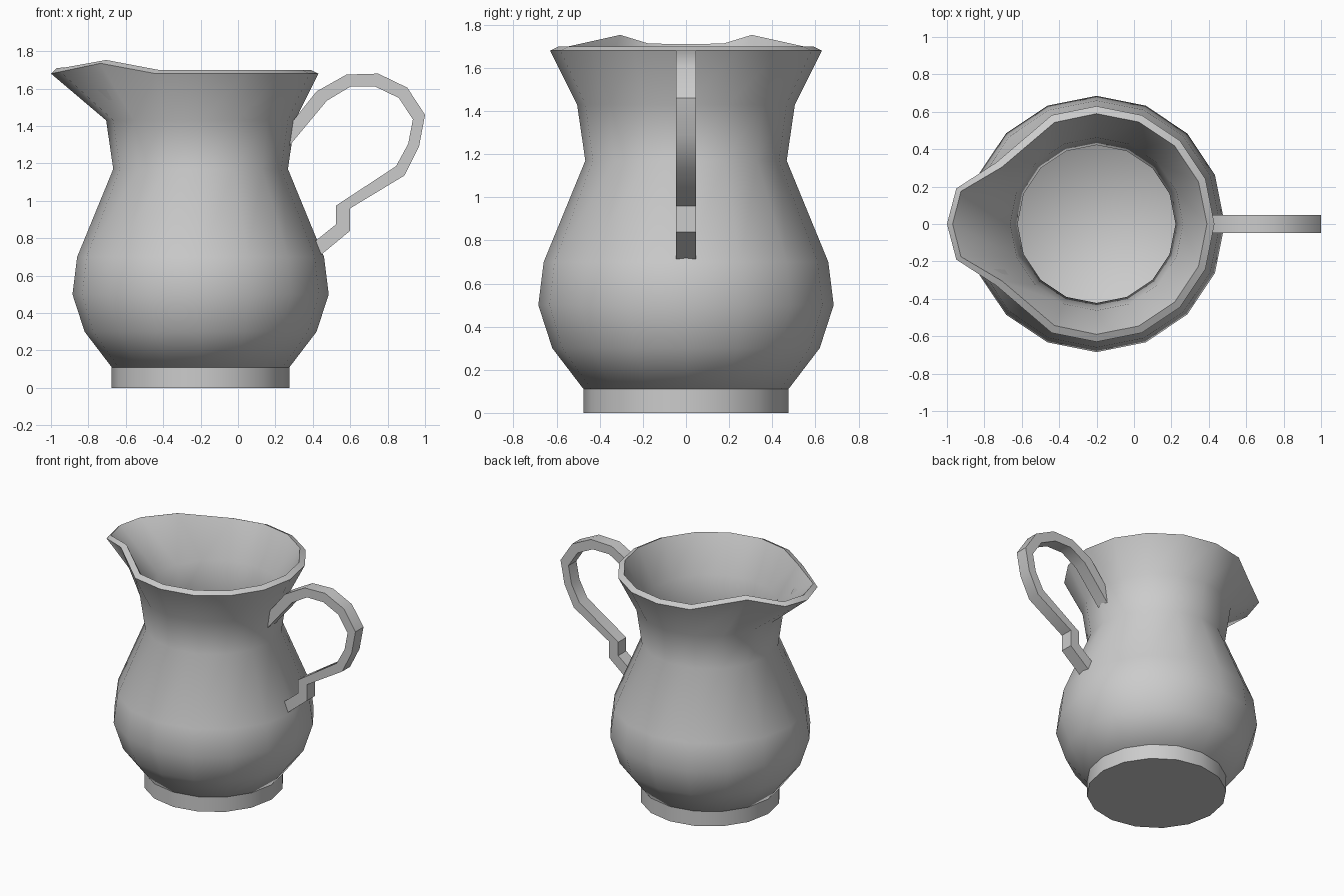
import bpy, bmesh
from math import sin, cos, pi, radians

if "Cube" in bpy.data.objects:
    bpy.data.objects.remove(bpy.data.objects["Cube"])

SIDES = 16
CX = -0.2  # axis of the round body


def finish(bm, name, angle):
    bmesh.ops.recalc_face_normals(bm, faces=bm.faces)
    mesh = bpy.data.meshes.new(name)
    bm.to_mesh(mesh)
    bm.free()
    ob = bpy.data.objects.new(name, mesh)
    bpy.context.collection.objects.link(ob)
    bpy.ops.object.select_all(action='DESELECT')
    ob.select_set(True)
    bpy.context.view_layer.objects.active = ob
    bpy.ops.object.shade_smooth_by_angle(angle=radians(angle))
    return ob


def ring(bm, r, z):
    return [bm.verts.new((CX + r * cos(2 * pi * i / SIDES), r * sin(2 * pi * i / SIDES), z))
            for i in range(SIDES)]


def bridge(bm, a, b):
    n = len(a)
    for i in range(n):
        j = (i + 1) % n
        bm.faces.new((a[i], a[j], b[j], b[i]))


def shape_spout(rim, points):
    # points run from the lip tip backwards, mirrored in y
    for k, (x, y, z) in enumerate(points):
        rim[8 - k].co = (x, y, z)
        rim[8 + k].co = (x, -y, z)


# Foot
bm = bmesh.new()
low, high = ring(bm, 0.475, 0), ring(bm, 0.475, 0.11)
bridge(bm, low, high)
bm.faces.new(low)
bm.faces.new(high)
finish(bm, "foot", 40)

# Body: outer wall up to the rim, then the inner wall down to the floor
outer = [(0.475, 0.11), (0.62, 0.3), (0.685, 0.5), (0.66, 0.7),
         (0.467, 1.17), (0.505, 1.43), (0.63, 1.68)]
inner = [(0.59, 1.70), (0.462, 1.44), (0.422, 1.17), (0.617, 0.69),
         (0.64, 0.5), (0.58, 0.32), (0.425, 0.14)]
bm = bmesh.new()
rings = [ring(bm, r, z) for r, z in outer + inner]
for a, b in zip(rings, rings[1:]):
    bridge(bm, a, b)
bm.faces.new(rings[-1])
bm.faces.new(rings[0])
# Pouring lip pulled out of the two rim rings
shape_spout(rings[6], [(-1.0, 0, 1.68), (-0.95, 0.19, 1.69), (-0.735, 0.33, 1.735), (-0.44, 0.582, 1.68)])
shape_spout(rings[7], [(-0.97, 0, 1.71), (-0.925, 0.175, 1.713), (-0.705, 0.305, 1.753), (-0.425, 0.543, 1.70)])
finish(bm, "body", 55)

# Handle: flat strap between an outside and an inside outline
outside = [(0.26, 1.385), (0.42, 1.585), (0.58, 1.675), (0.75, 1.68), (0.905, 1.605), (1.0, 1.46),
           (0.968, 1.29), (0.89, 1.135), (0.6, 0.96), (0.6, 0.84), (0.44, 0.708)]
inside = [(0.275, 1.295), (0.475, 1.535), (0.6, 1.61), (0.735, 1.61), (0.86, 1.55), (0.935, 1.435),
          (0.91, 1.305), (0.845, 1.185), (0.525, 0.975), (0.525, 0.875), (0.41, 0.782)]
W = 0.047
bm = bmesh.new()
sections = [[bm.verts.new((p[0], y, p[1])) for p, y in ((o, -W), (o, W), (i, W), (i, -W))]
            for o, i in zip(outside, inside)]
for a, b in zip(sections, sections[1:]):
    bridge(bm, a, b)
bm.faces.new(sections[0])
bm.faces.new(sections[-1])
finish(bm, "handle", 40)
